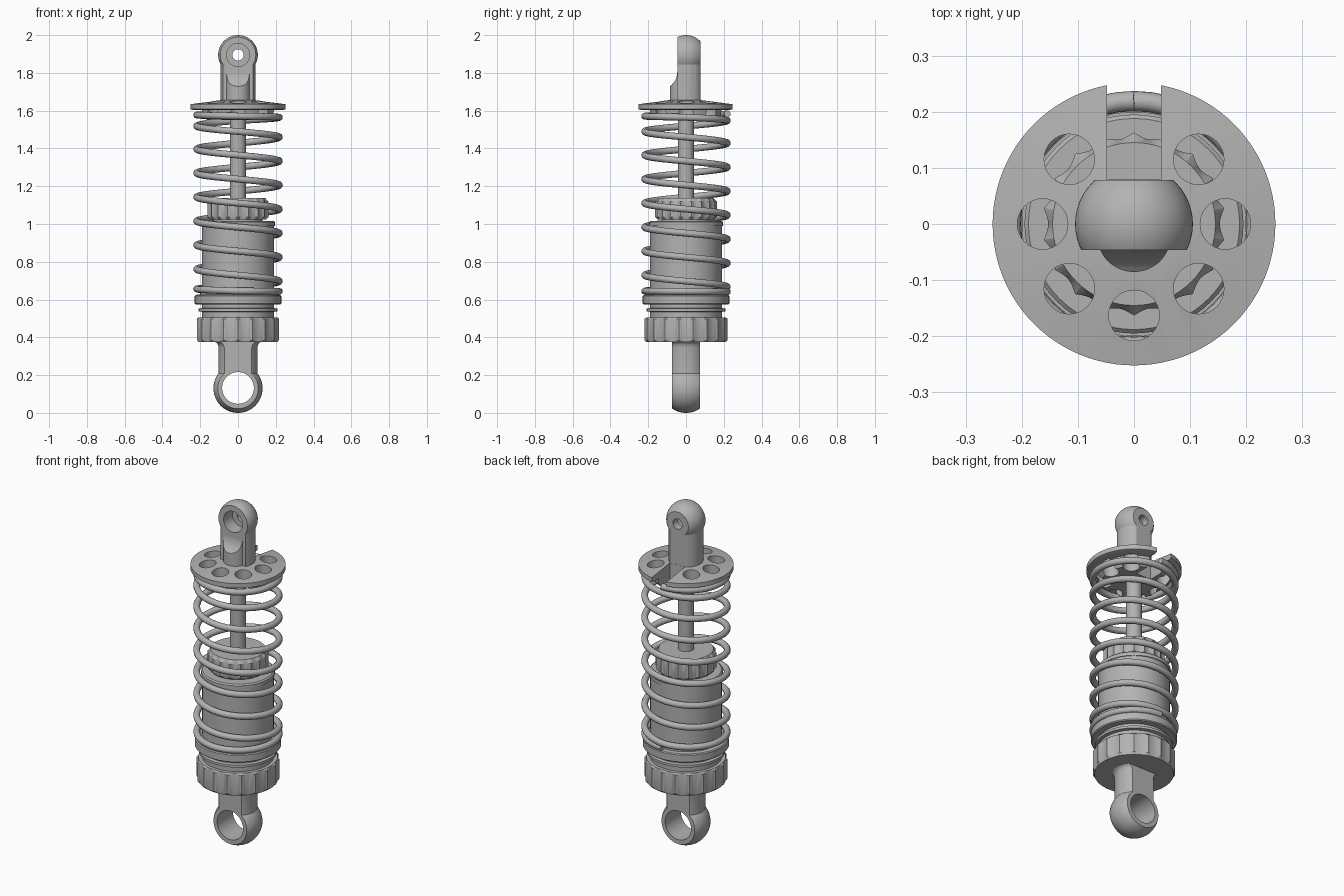
import bpy, bmesh, math
from mathutils import Matrix, Vector

cube = bpy.data.objects.get("Cube")
if cube:
    bpy.data.objects.remove(cube, do_unlink=True)

metal = bpy.data.materials.new("grey_metal")
metal.use_nodes = True
GREY = (0.45, 0.45, 0.45, 1)
metal.diffuse_color = GREY
metal.node_tree.nodes["Principled BSDF"].inputs["Base Color"].default_value = GREY


def make(name, bm):
    bmesh.ops.recalc_face_normals(bm, faces=bm.faces)
    mesh = bpy.data.meshes.new(name)
    bm.to_mesh(mesh)
    bm.free()
    obj = bpy.data.objects.new(name, mesh)
    bpy.context.collection.objects.link(obj)
    mesh.materials.append(metal)
    return obj


def activate(obj):
    bpy.ops.object.select_all(action='DESELECT')
    obj.select_set(True)
    bpy.context.view_layer.objects.active = obj


def smooth(obj, angle=30):
    activate(obj)
    bpy.ops.object.shade_smooth_by_angle(angle=math.radians(angle))


def lathe(name, profile, seg=64, flutes=0):
    """Closed solid of revolution from (radius, z, optional flute depth) rows."""
    bm = bmesh.new()
    rings = []
    for r, z, *depth in profile:
        ring = []
        for i in range(seg):
            a = math.tau * i / seg
            wave = abs(math.sin(flutes * (a - math.pi / 2) / 2))
            rr = r - sum(depth) * wave
            ring.append(bm.verts.new((rr * math.cos(a), rr * math.sin(a), z)))
        rings.append(ring)
    for low, high in zip(rings, rings[1:]):
        for i in range(seg):
            j = (i + 1) % seg
            bm.faces.new((low[i], low[j], high[j], high[i]))
    bm.faces.new(rings[0][::-1])
    bm.faces.new(rings[-1])
    return make(name, bm)


def cylinder(name, radius, length, centre, axis='Z', seg=48):
    bm = bmesh.new()
    turn = {'X': Matrix.Rotation(math.pi / 2, 4, 'Y'),
            'Y': Matrix.Rotation(math.pi / 2, 4, 'X'), 'Z': Matrix()}[axis]
    bmesh.ops.create_cone(bm, cap_ends=True, segments=seg, radius1=radius, radius2=radius,
                          depth=length, matrix=Matrix.Translation(centre) @ turn)
    return make(name, bm)


def box(name, low, high):
    bm = bmesh.new()
    low, high = Vector(low), Vector(high)
    bmesh.ops.create_cube(bm, size=1, matrix=Matrix.Translation((low + high) / 2)
                          @ Matrix.Diagonal((*(high - low), 1)))
    return make(name, bm)


def ball(name, radius, z):
    bm = bmesh.new()
    bmesh.ops.create_uvsphere(bm, u_segments=48, v_segments=32, radius=radius,
                              matrix=Matrix.Translation((0, 0, z)))
    return make(name, bm)


def boolean(obj, others, operation='DIFFERENCE'):
    for other in others:
        activate(obj)
        mod = obj.modifiers.new("cut", 'BOOLEAN')
        mod.operation, mod.object, mod.solver = operation, other, 'EXACT'
        bpy.ops.object.modifier_apply(modifier=mod.name)
        bpy.data.objects.remove(other, do_unlink=True)


# Upper eye: ball on a neck, flat front and back, stepped hole
TOP = 1.895
upper_eye = ball("upper_eye", 0.105, TOP)
boolean(upper_eye, [cylinder("neck", 0.092, 0.23, (0, 0, 1.755))], 'UNION')
boolean(upper_eye, [
    box("back_cut", (-0.3, 0.078, 1.5), (0.3, 0.4, 2.2)),
    box("front_cut", (-0.3, -0.4, 1.5), (0.3, -0.046, 2.2))])
# Narrow front rib of the neck, scooped away towards the eye
rib = cylinder("neck_rib", 0.066, 0.19, (0, -0.0195, 1.739))
boolean(rib, [
    box("top_cut", (-0.3, -0.4, 1.81), (0.3, -0.046, 2.2)),
    cylinder("scoop_cut", 0.1, 0.6, (0, -0.146, 1.808), 'X')])
boolean(upper_eye, [rib], 'UNION')
boolean(upper_eye, [
    cylinder("hole_cut", 0.03, 0.6, (0, 0, TOP), 'Y'),
    cylinder("socket_cut", 0.061, 0.4, (0, -0.165, TOP), 'Y')])
smooth(upper_eye)

# Upper spring plate with a spigot below, seven round holes and a rear slot
upper_plate = lathe("upper_spring_plate", [
    (0.17, 1.55), (0.19, 1.575), (0.194, 1.603), (0.235, 1.603),
    (0.252, 1.608), (0.252, 1.634), (0.09, 1.656)], 96)
cuts = [box("slot_cut", (-0.048, 0.079, 1.5), (0.048, 0.4, 1.8))]
for k in range(8):
    if k != 2:
        a = k * math.pi / 4
        cuts.append(cylinder("hole_cut", 0.045, 0.4,
                             (0.163 * math.cos(a), 0.163 * math.sin(a), 1.6), seg=32))
boolean(upper_plate, cuts)
smooth(upper_plate)

# Piston rod
smooth(cylinder("piston_rod", 0.042, 0.6, (0, 0, 1.35), seg=32))

# Fluted caps at both ends of the body; the flutes fade out at the chamfers
FLUTE = 0.01
smooth(lathe("body_top_cap", [
    (0.15, 1.025), (0.163, 1.036, FLUTE), (0.163, 1.118, FLUTE), (0.145, 1.138)],
    180, 18), 25)
smooth(lathe("body_bottom_cap", [
    (0.21, 0.375), (0.221, 0.387, FLUTE), (0.221, 0.497, FLUTE), (0.21, 0.506)],
    180, 18), 25)

# Damper body, with its neck and lower rims
smooth(lathe("damper_body", [
    (0.19, 0.49), (0.19, 0.535), (0.208, 0.538), (0.208, 0.552), (0.19, 0.555),
    (0.19, 0.99), (0.195, 0.99), (0.195, 1.01), (0.188, 1.017), (0.13, 1.017), (0.13, 1.04)], 72))

# Adjusting collar that carries the spring
smooth(lathe("spring_collar", [
    (0.185, 0.575), (0.224, 0.575), (0.229, 0.58), (0.229, 0.62), (0.224, 0.625),
    (0.2, 0.627), (0.2, 0.645), (0.185, 0.645)], 72))

# Coil spring: closed end turns, open middle turns, turning clockwise as it rises
KEYS = [(0, 0.641), (0.5, 0.645), (1, 0.667), (1.25, 0.697),
        (7.25, 1.46), (8, 1.548), (8.25, 1.565), (9, 1.583)]


def height(t):
    for (t0, z0), (t1, z1) in zip(KEYS, KEYS[1:]):
        if t <= t1:
            return z0 + (z1 - z0) * (t - t0) / (t1 - t0)


STEPS = 48
count = KEYS[-1][0] * STEPS + 1
curve = bpy.data.curves.new("coil_spring", 'CURVE')
curve.dimensions = '3D'
curve.bevel_depth = 0.018
curve.bevel_resolution = 4
curve.use_fill_caps = True
spline = curve.splines.new('POLY')
spline.points.add(count - 1)
for i, point in enumerate(spline.points):
    t = i / STEPS
    a = math.pi / 2 - math.tau * t
    point.co = (0.219 * math.cos(a), 0.219 * math.sin(a), height(t), 1)
spring = bpy.data.objects.new("coil_spring", curve)
bpy.context.collection.objects.link(spring)
curve.materials.append(metal)
activate(spring)
bpy.ops.object.convert(target='MESH')
smooth(bpy.context.view_layer.objects.active, 40)

# Lower eye: ball on a filleted stem, flat front and back, wide hole
lower_eye = lathe("lower_eye", [
    (0.103, 0.14), (0.103, 0.345), (0.106, 0.36), (0.112, 0.37), (0.122, 0.376), (0.122, 0.385)])
boolean(lower_eye, [ball("eye_ball", 0.13, 0.13)], 'UNION')
boolean(lower_eye, [
    box("front_cut", (-0.3, -0.4, -0.2), (0.3, -0.073, 0.6)),
    box("back_cut", (-0.3, 0.073, -0.2), (0.3, 0.4, 0.6)),
    cylinder("hole_cut", 0.084, 0.6, (0, 0, 0.132), 'Y')])
smooth(lower_eye)
